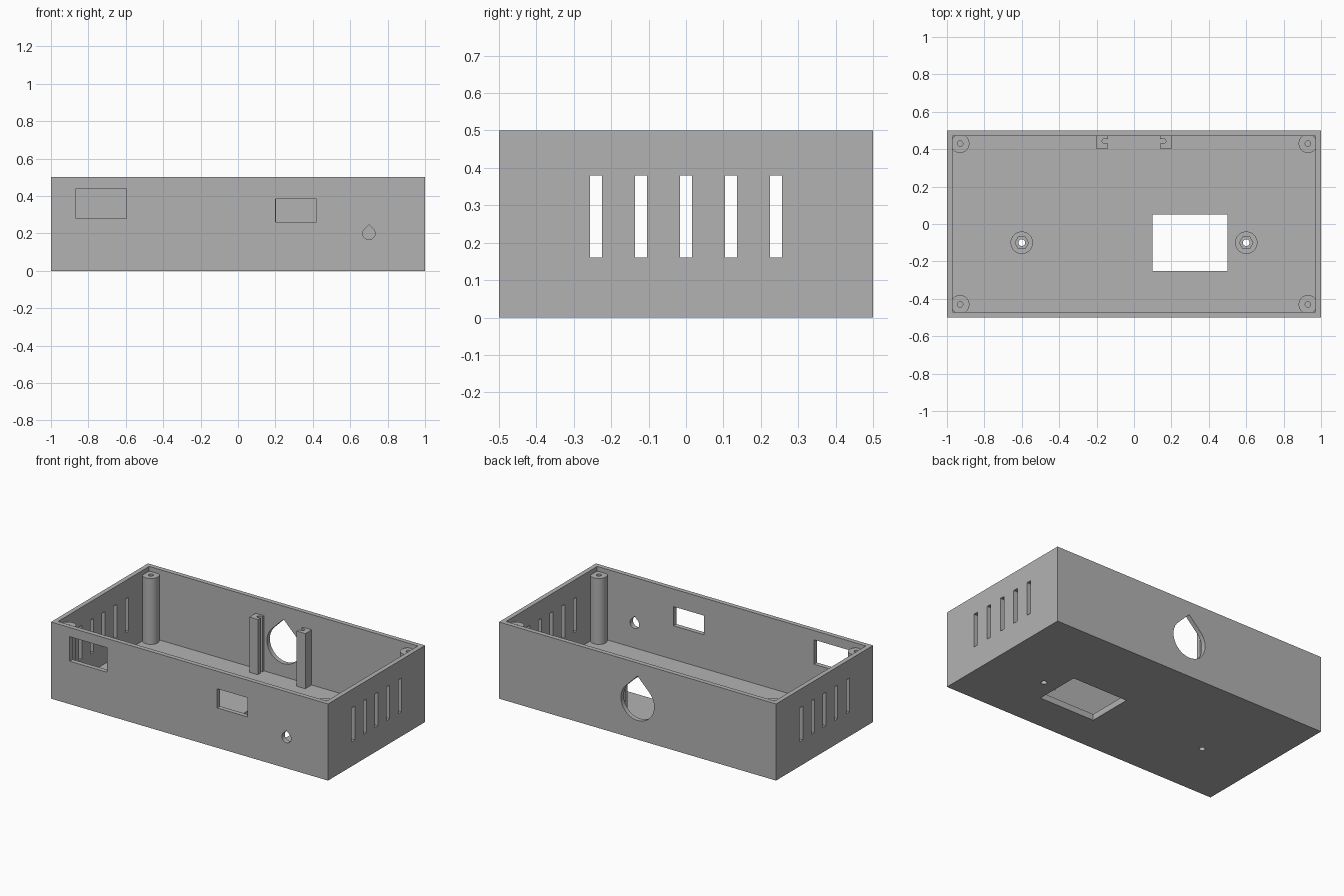
import bpy, bmesh, math
from mathutils import Matrix, Vector

if "Cube" in bpy.data.objects:
    bpy.data.objects.remove(bpy.data.objects["Cube"])

grey = bpy.data.materials.new("plain grey")
grey.diffuse_color = (0.45, 0.45, 0.45, 1)
grey.use_nodes = True
grey.node_tree.nodes["Principled BSDF"].inputs["Base Color"].default_value = grey.diffuse_color

WALL, FLOOR, H = 0.03, 0.04, 0.5


def prism(bm, points, lo, hi, axis="z"):
    """Extrude a closed 2D outline along z, or along y when the outline is (x, z)."""
    def place(p, t):
        return (p[0], p[1], t) if axis == "z" else (p[0], t, p[1])
    a = [bm.verts.new(place(p, lo)) for p in points]
    b = [bm.verts.new(place(p, hi)) for p in points]
    n = len(points)
    faces = [bm.faces.new(a), bm.faces.new(b)]
    faces += [bm.faces.new((a[i], a[(i + 1) % n], b[(i + 1) % n], b[i])) for i in range(n)]
    bmesh.ops.recalc_face_normals(bm, faces=faces)


def box(bm, x0, x1, y0, y1, z0, z1):
    prism(bm, [(x0, y0), (x1, y0), (x1, y1), (x0, y1)], z0, z1)


def circle(cx, cy, r, n=32):
    return [(cx + r * math.cos(2 * math.pi * i / n), cy + r * math.sin(2 * math.pi * i / n))
            for i in range(n)]


def teardrop(cx, cz, r, n=32):
    """Round hole with a 45 degree peak."""
    arc = [math.radians(135 + 270 * i / n) for i in range(n + 1)]
    return [(cx + r * math.cos(t), cz + r * math.sin(t)) for t in arc] + [(cx, cz + r * math.sqrt(2))]


def make(name, bm):
    mesh = bpy.data.meshes.new(name)
    bm.to_mesh(mesh)
    bm.free()
    mesh.materials.append(grey)
    ob = bpy.data.objects.new(name, mesh)
    bpy.context.collection.objects.link(ob)
    return ob


def cut(ob, bm):
    """Subtract a set of solids and drop the cutter."""
    cutter = make("cutter", bm)
    cutter.hide_render = True
    mod = ob.modifiers.new("cut", "BOOLEAN")
    mod.operation, mod.solver, mod.object = "DIFFERENCE", "EXACT", cutter
    bpy.context.view_layer.objects.active = ob
    bpy.ops.object.modifier_apply(modifier=mod.name)
    bpy.data.objects.remove(cutter)


def smooth(ob):
    bpy.ops.object.select_all(action="DESELECT")
    ob.select_set(True)
    bpy.context.view_layer.objects.active = ob
    bpy.ops.object.shade_smooth_by_angle(angle=math.radians(30))


# Open tray
bm = bmesh.new()
box(bm, -1, 1, -0.5, 0.5, 0, H)
case = make("case", bm)
bm = bmesh.new()
box(bm, -1 + WALL, 1 - WALL, -0.5 + WALL, 0.5 - WALL, FLOOR, H + 0.1)
cut(case, bm)

# Openings in the walls and floor
bm = bmesh.new()
box(bm, -0.865, -0.595, -0.55, -0.45, 0.28, 0.44)      # front windows
box(bm, 0.2, 0.42, -0.55, -0.45, 0.26, 0.385)
prism(bm, teardrop(0.7, 0.2, 0.033), -0.55, -0.45, "y")  # front cable hole
prism(bm, teardrop(0, 0.245, 0.12), 0.45, 0.55, "y")     # rear hole
box(bm, 0.1, 0.5, -0.25, 0.05, -0.05, 0.1)              # floor window
for side in (-1, 1):
    for i in range(-2, 3):                              # side vents
        xs = sorted((side * 0.95, side * 1.05))
        box(bm, xs[0], xs[1], i * 0.12 - 0.016, i * 0.12 + 0.016, 0.16, 0.38)
    prism(bm, circle(side * 0.6, -0.1, 0.018), -0.05, 0.1)  # floor screw holes
cut(case, bm)
smooth(case)

# Corner screw posts
for sx, x in (("left", -0.93), ("right", 0.93)):
    for sy, y in (("front", -0.43), ("back", 0.43)):
        bm = bmesh.new()
        prism(bm, circle(x, y, 0.05), FLOOR - 0.01, 0.47)
        post = make(f"{sy}_{sx}_post", bm)
        bm = bmesh.new()
        prism(bm, circle(x, y, 0.015, 20), 0.2, 0.55)
        cut(post, bm)
        smooth(post)

# Floor standoffs with hexagonal nut recess
for name, x in (("left", -0.6), ("right", 0.6)):
    bm = bmesh.new()
    prism(bm, circle(x, -0.1, 0.06), FLOOR, 0.14)
    standoff = make(f"{name}_standoff", bm)
    bm = bmesh.new()
    prism(bm, circle(x, -0.1, 0.036, 6), 0.09, 0.2)
    cut(standoff, bm)
    bm = bmesh.new()
    prism(bm, circle(x, -0.1, 0.018), 0, 0.12)
    cut(standoff, bm)
    smooth(standoff)

# Slotted pillars beside the rear hole, grooves facing each other
for name, s in (("left", -1), ("right", 1)):
    bm = bmesh.new()
    groove = [(0.14, 0.43), (0.158, 0.43)]
    groove += [(0.158 + 0.0125 * math.cos(t), 0.4425 + 0.0125 * math.sin(t))
               for t in [math.radians(a) for a in range(-60, 61, 30)]]
    groove += [(0.158, 0.455), (0.14, 0.455)]
    outline = [(0.14, 0.405)] + groove + [(0.14, 0.475), (0.202, 0.475), (0.202, 0.405)]
    prism(bm, [(s * x, y) for x, y in outline], FLOOR - 0.01, 0.4)
    smooth(make(f"{name}_slotted_pillar", bm))
